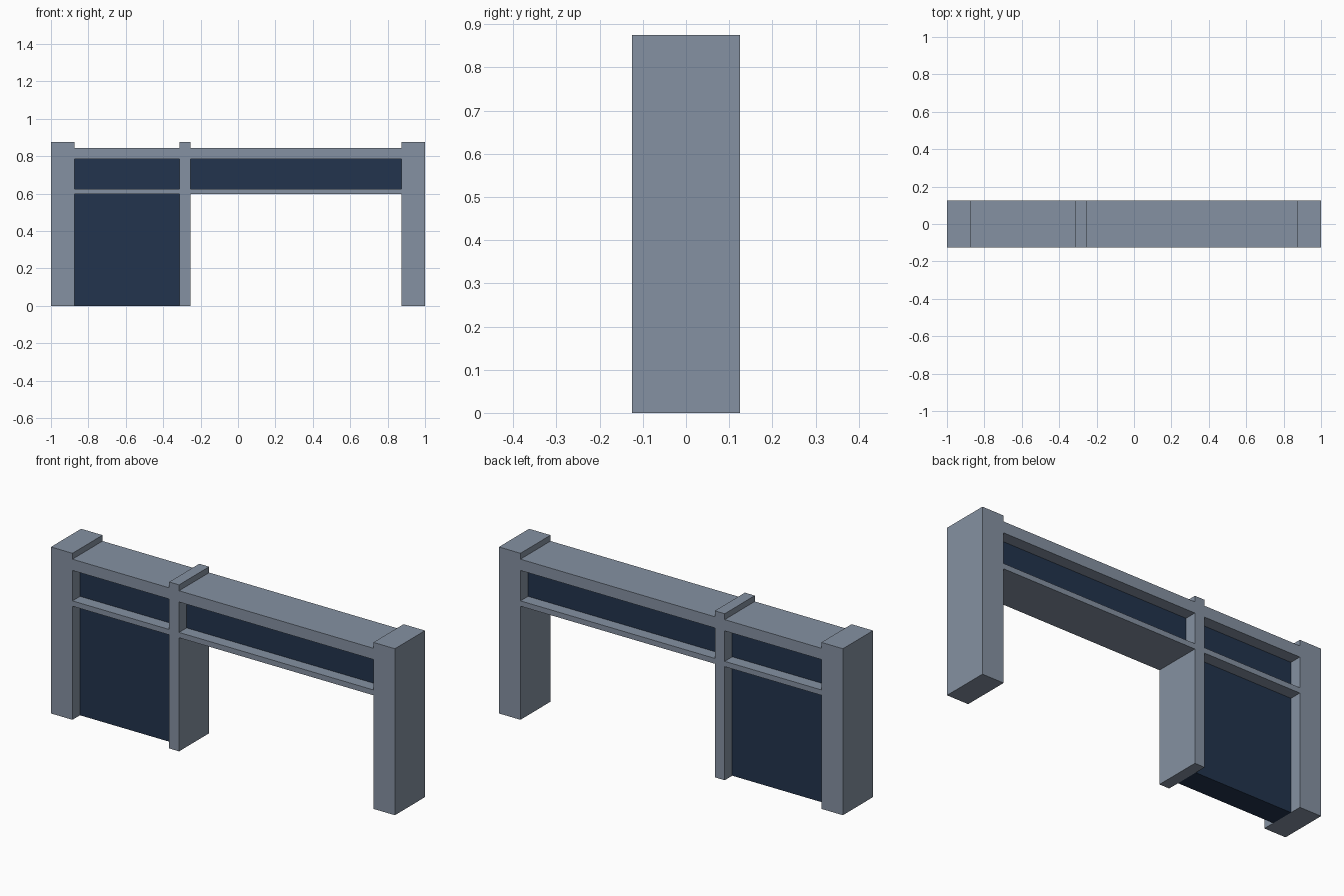
import bpy

if "Cube" in bpy.data.objects:
    bpy.data.objects.remove(bpy.data.objects["Cube"])


def material(name, rgb):
    m = bpy.data.materials.new(name)
    m.diffuse_color = (*rgb, 1.0)
    m.use_nodes = True
    m.node_tree.nodes["Principled BSDF"].inputs["Base Color"].default_value = m.diffuse_color
    return m


stone = material("grey_stone", (0.235, 0.285, 0.36))
glass = material("dark_blue_glass", (0.016, 0.034, 0.074))


def box(name, x0, x1, z0, z1, depth, mat):
    """Box spanning x0..x1 and z0..z1, centred on y = 0."""
    bpy.ops.mesh.primitive_cube_add(size=1, location=((x0 + x1) / 2, 0, (z0 + z1) / 2))
    ob = bpy.context.object
    ob.name = name
    ob.scale = (x1 - x0, depth, z1 - z0)
    bpy.ops.object.transform_apply(location=False, rotation=False, scale=True)
    ob.data.materials.append(mat)
    return ob


DEPTH, GLASS_DEPTH = 0.25, 0.125
HEIGHT = 0.875
RAIL = (0.597, 0.625)       # lower rail heights
BEAM = (0.785, 0.844)       # top beam heights

# Pillars
pillars = {"left": (-1.0, -0.875), "middle": (-0.3125, -0.255), "right": (0.875, 1.0)}
for side, (x0, x1) in pillars.items():
    box(f"{side}_pillar", x0, x1, 0, HEIGHT, DEPTH, stone)

# Rail, beam and upper window of each bay
bays = {"left": (-0.875, -0.3125), "right": (-0.255, 0.875)}
for side, (x0, x1) in bays.items():
    box(f"{side}_lower_rail", x0, x1, *RAIL, DEPTH, stone)
    box(f"{side}_top_beam", x0, x1, *BEAM, DEPTH, stone)
    box(f"{side}_upper_window", x0, x1, RAIL[1], BEAM[0], GLASS_DEPTH, glass)

# Large lower panel, left bay only; the right bay stays open
box("left_lower_panel", *bays["left"], 0, RAIL[0], GLASS_DEPTH, glass)
